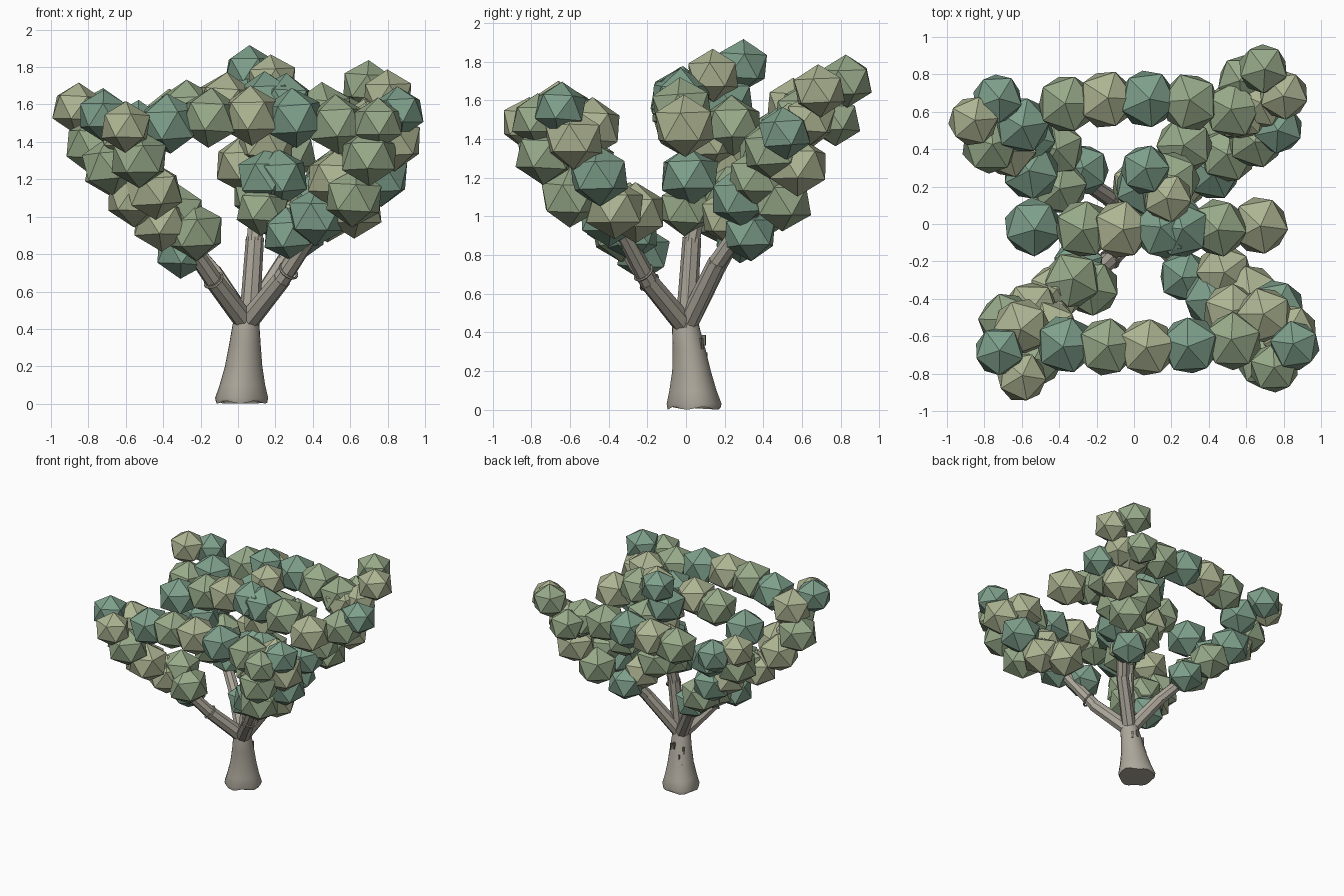
import bpy, bmesh, math, random
from mathutils import Vector, Matrix, Euler

if "Cube" in bpy.data.objects:
    bpy.data.objects.remove(bpy.data.objects["Cube"])

random.seed(7)


def material(name, rgb):
    m = bpy.data.materials.new(name)
    m.diffuse_color = (*rgb, 1)
    m.use_nodes = True
    m.node_tree.nodes["Principled BSDF"].inputs["Base Color"].default_value = m.diffuse_color
    return m


BARK = material("bark", (0.42, 0.39, 0.33))
KNOT = material("knot", (0.2, 0.18, 0.15))
LEAVES = [material("leaf_olive", (0.42, 0.46, 0.29)),
          material("leaf_mid", (0.31, 0.40, 0.25)),
          material("leaf_teal", (0.21, 0.35, 0.26))]


def finish(bm, name, mats, smooth=False):
    me = bpy.data.meshes.new(name)
    bm.to_mesh(me)
    bm.free()
    for m in mats:
        me.materials.append(m)
    for p in me.polygons:
        p.use_smooth = smooth and len(p.vertices) == 4
    ob = bpy.data.objects.new(name, me)
    bpy.context.collection.objects.link(ob)
    return ob


def foliage(name, points, colours, r=0.166, tips=0):
    """Icosahedron leaf clumps; colours picks o(live), m(id) or t(eal) per clump.
    The first clump and the last few (tips) are smaller."""
    bm = bmesh.new()
    for i, p in enumerate(points):
        rad = 0.145 if tips and i >= len(points) - tips else 0.15 if tips and i == 0 else r
        rot = Euler((random.uniform(-0.08, 0.08), random.uniform(-0.08, 0.08),
                     random.uniform(0, 6.28))).to_matrix().to_4x4()
        squash = Matrix.Diagonal((1, 1, 0.95, 1))
        ret = bmesh.ops.create_icosphere(bm, subdivisions=1, radius=rad,
                                         matrix=Matrix.Translation(p) @ squash @ rot)
        k = "omt".index(colours[i % len(colours)])
        for f in {f for v in ret["verts"] for f in v.link_faces}:
            f.material_index = k
    return finish(bm, name, LEAVES)


def branch(name, path, r0, r1):
    """Eight-sided tapered limb made of overlapping straight pieces."""
    bm = bmesh.new()
    n = len(path) - 1
    for i in range(n):
        a, b = Vector(path[i]), Vector(path[i + 1])
        ra = r0 + (r1 - r0) * i / n
        rb = r0 + (r1 - r0) * (i + 0.8) / n
        d = b - a
        mat = Matrix.Translation((a + b) / 2) @ d.to_track_quat("Z", "Y").to_matrix().to_4x4()
        bmesh.ops.create_cone(bm, cap_ends=True, segments=8, radius1=ra, radius2=rb,
                              depth=d.length + 0.02, matrix=mat)
    return finish(bm, name, [BARK])


# Flared, slightly leaning trunk: (z, radius, centre x, centre y)
bm = bmesh.new()
rings = []
N = 24
for z, r, cx, cy in [(0, .137, .015, .045), (.03, .142, .015, .045), (.1, .122, .02, .038),
                     (.2, .1, .028, .03), (.32, .084, .036, .016),
                     (.42, .072, .042, .0), (.49, .058, .044, -.002)]:
    rings.append([])
    for k in range(N):
        a = k * math.tau / N
        rr = r * (1 + 0.04 * math.sin(3 * a + 1) * (1 - z * 2))
        dz = 0.008 + 0.008 * math.sin(5 * a) if z == 0 else 0
        rings[-1].append(bm.verts.new((cx + rr * math.cos(a), cy + rr * math.sin(a), z + dz)))
for lo, hi in zip(rings, rings[1:]):
    for k in range(N):
        bm.faces.new((lo[k], lo[(k + 1) % N], hi[(k + 1) % N], hi[k]))
bm.faces.new(rings[0][::-1])
bm.faces.new(rings[-1])
finish(bm, "trunk", [BARK], smooth=True)

# Small bark chips on the back of the trunk
bm = bmesh.new()
for ang, z, r in [(80, .36, .074), (115, .27, .087), (140, .33, .08), (130, .2, .098), (50, .34, .077)]:
    a = math.radians(ang)
    m = (Matrix.Translation((.033 + r * math.cos(a), .02 + r * math.sin(a), z))
         @ Matrix.Rotation(a, 4, "Z") @ Matrix.Diagonal((.018, .014, .055, 1)))
    bmesh.ops.create_cube(bm, size=1, matrix=m)
finish(bm, "bark_chips", [KNOT])

# Limbs fanning out of the fork
F = (.045, 0, .43)
branch("front_left_branch", [F, (-.13, -.19, .66), (-.33, -.38, .95), (-.6, -.62, 1.4)], .058, .03)
branch("front_right_branch", [F, (.23, -.19, .66), (.44, -.36, .98), (.75, -.62, 1.42)], .058, .03)
branch("back_left_branch", [F, (-.13, .14, .7), (-.4, .32, 1.02), (-.7, .54, 1.42)], .055, .03)
branch("back_right_branch", [F, (.25, .16, .76), (.42, .36, 1.05), (.6, .57, 1.36)], .055, .03)
branch("centre_branch", [(.06, 0, .43), (.09, .03, .88), (.12, .1, 1.25), (.1, .2, 1.65)], .055, .03)

# A slim collar around the first joint of each front branch
for name, p, d in [("left_collar", (-.13, -.19, .66), (-.17, -.2, .23)),
                   ("right_collar", (.27, -.22, .71), (.18, -.19, .23))]:
    bpy.ops.mesh.primitive_torus_add(major_segments=16, minor_segments=6, major_radius=.053,
                                     minor_radius=.007, location=p,
                                     rotation=Vector(d).to_track_quat("Z", "Y").to_euler())
    bpy.context.object.name = name
    bpy.context.object.data.materials.append(BARK)

# Foliage along each limb
foliage("front_left_foliage", [
    (-.3, -.22, .81), (-.23, -.34, .92), (-.41, -.36, .97), (-.45, -.56, 1.14), (-.33, -.3, 1.02),
    (-.55, -.46, 1.1), (-.53, -.72, 1.31), (-.68, -.52, 1.27), (-.6, -.55, 1.46),
    (-.6, -.82, 1.48), (-.72, -.68, 1.54)], "tmoomommoot", tips=2)
foliage("front_right_foliage", [
    (.27, -.28, .91), (.42, -.4, 1.0), (.48, -.26, 1.02), (.52, -.47, 1.2), (.62, -.37, 1.04),
    (.76, -.45, 1.21), (.62, -.6, 1.1), (.7, -.73, 1.32), (.83, -.58, 1.4), (.7, -.49, 1.46),
    (.75, -.77, 1.5), (.86, -.65, 1.56)], "ttoootmmoomt", tips=2)
foliage("back_left_foliage", [
    (-.27, .29, .9), (-.4, .2, 1.0), (-.42, .4, 1.04), (-.55, .28, 1.18), (-.57, .46, 1.2),
    (-.67, .4, 1.26), (-.77, .42, 1.38), (-.6, .53, 1.44), (-.86, .55, 1.58), (-.73, .67, 1.55)],
    "tmmttomtot", tips=2)
foliage("back_right_foliage", [
    (.33, .33, .91), (.25, .23, 1.0), (.42, .28, 1.1), (.48, .5, 1.08), (.5, .37, 1.2),
    (.63, .58, 1.26), (.65, .45, 1.34), (.27, .42, 1.34), (.57, .6, 1.48), (.77, .51, 1.43),
    (.58, .77, 1.5), (.68, .64, 1.5), (.69, .83, 1.7), (.8, .69, 1.65)],
    "totmmommotmomo", tips=5)
foliage("centre_foliage", [
    (.13, 0, 1.04), (.15, .02, 1.21), (.22, .02, 1.21), (.03, .2, 1.28), (.15, .12, 1.4),
    (.12, .22, 1.12), (.2, .24, 1.47), (.05, .2, 1.6), (.18, .14, 1.73), (.06, .29, 1.78)],
    "mttoommtot", tips=2)


# Three arched rows of foliage joining the left and right limbs
def row(name, xs, y, bow, z_mid, drop, colours):
    pts = [(x, y + bow * x * x, z_mid - drop * (x - .07) ** 2) for x in xs]
    foliage(name, pts, colours, r=0.17)


row("front_row", [-.37, -.15, .07, .3, .53], -.66, .12, 1.54, .22, "tmotm")
row("middle_row", [-.54, -.27, -.07, .15, .25, .45, .67], -.03, .05, 1.62, .42, "tmottmo")
row("back_row", [-.36, -.15, .07, .3, .53], .67, -.22, 1.56, .2, "momtm".replace("omt", "otm"))
